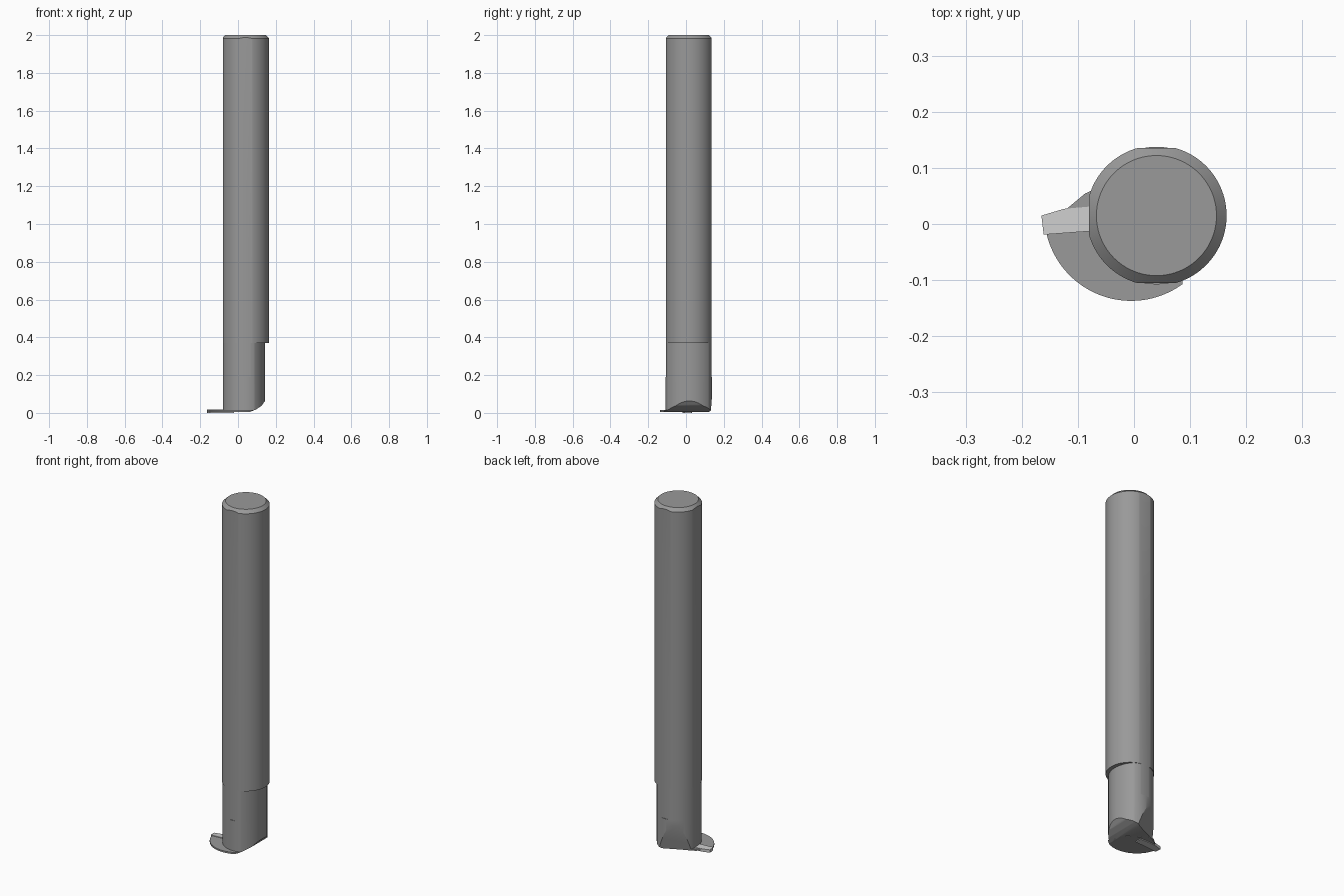
import bpy, bmesh, math
from mathutils import Vector

if "Cube" in bpy.data.objects:
    bpy.data.objects.remove(bpy.data.objects["Cube"])

CX, CY = 0.04, 0.015          # bar axis
BX, BY = -0.005, 0.018        # axis of the swept bore circle
N = 160


def grey(name, v):
    m = bpy.data.materials.new(name)
    m.diffuse_color = (v, v, v, 1)
    m.use_nodes = True
    m.node_tree.nodes["Principled BSDF"].inputs["Base Color"].default_value = m.diffuse_color
    return m


STEEL, CARBIDE = grey("dark_steel", 0.32), grey("light_carbide", 0.75)


def polar(limits):
    """Outline around the bar axis, clipped by a list of (x, y, radius) circles."""
    pts = []
    for i in range(N):
        a = 2 * math.pi * i / N
        d = Vector((math.cos(a), math.sin(a)))
        dist = []
        for x, y, r in limits:
            o = Vector((CX - x, CY - y))
            b = o.dot(d)
            dist.append(-b + math.sqrt(b * b - o.dot(o) + r * r))
        pts.append((CX + d.x * min(dist), CY + d.y * min(dist)))
    return pts


def loft(name, rings, cuts=(), mat=STEEL):
    """Close a stack of (outline, z) rings, then slice with (point, normal) planes."""
    bm = bmesh.new()
    rows = [[bm.verts.new((x, y, z)) for x, y in pts] for pts, z in rings]
    n = len(rows[0])
    for lo, hi in zip(rows, rows[1:]):
        for i in range(n):
            j = (i + 1) % n
            bm.faces.new((lo[i], lo[j], hi[j], hi[i]))
    bm.faces.new(rows[0][::-1])
    bm.faces.new(rows[-1])
    for co, no in cuts:
        geom = bm.verts[:] + bm.edges[:] + bm.faces[:]
        bmesh.ops.bisect_plane(bm, geom=geom, dist=1e-6, plane_co=co,
                               plane_no=no, clear_outer=True)
        edges = [e for e in bm.edges if e.is_boundary]
        bmesh.ops.holes_fill(bm, edges=edges, sides=0)
    bmesh.ops.recalc_face_normals(bm, faces=bm.faces[:])
    me = bpy.data.meshes.new(name)
    bm.to_mesh(me)
    bm.free()
    me.materials.append(mat)
    ob = bpy.data.objects.new(name, me)
    bpy.context.collection.objects.link(ob)
    bpy.ops.object.select_all(action='DESELECT')
    ob.select_set(True)
    bpy.context.view_layer.objects.active = ob
    bpy.ops.object.shade_smooth_by_angle(angle=math.radians(25))
    return ob


# clamping flats: left, back and front
left = ((-0.08, 0, 0), (-1, 0, 0))
back = ((0, CY + 0.12, 0), (0, 1, 0))
front = ((0, CY - 0.12, 0), (0, -1, 0))

# long shank with chamfered top
full = polar([(CX, CY, 0.125)])
loft("shank", [(full, 0.37), (full, 1.982), (polar([(CX, CY, 0.107)]), 2.0)],
     [left, back, front])

# relieved neck, flats continue down to z = 0.19
neck = polar([(CX, CY, 0.1225), (BX, BY, 0.148)])
loft("neck", [(neck, 0.19), (neck, 0.37)], [left, back, front])

# head: rounded underside on the right, slanted facet at the back
c, s = math.cos(math.radians(115)), math.sin(math.radians(115))
cuts = [((CX + 0.1225 * c, CY + 0.1225 * s, 0.155), (c, s, -0.236))]
under = [(0.06, 0.004), (0.095, 0.018), (0.125, 0.038), (0.143, 0.063)]
for (x0, z0), (x1, z1) in zip(under, under[1:]):
    cuts.append(((x0, 0, z0), (z1 - z0, 0, x0 - x1)))
loft("head", [(neck, 0.006), (neck, 0.19)], [left] + cuts)

# thin crescent flange supporting the tooth
arc = [(BX + 0.155 * math.cos(math.radians(a)), BY + 0.155 * math.sin(math.radians(a)))
       for a in range(190, 320, 3)]
flange = arc + [(0.05, 0.0), (-0.06, 0.077), (-0.12, 0.027), (-0.15, 0.012)]
loft("flange", [(flange, 0.005), (flange, 0.0145)], cuts)

# cutting tooth, top face sloping to the back
tooth = [(-0.165, 0.015), (-0.161, -0.019), (-0.08, -0.013), (-0.02, -0.009),
         (-0.02, 0.03), (-0.08, 0.031), (-0.125, 0.027)]
loft("cutting_tooth", [(tooth, 0.0), (tooth, 0.03)],
     [((0, -0.015, 0.0185), (0, 0.06, 1))], CARBIDE)
